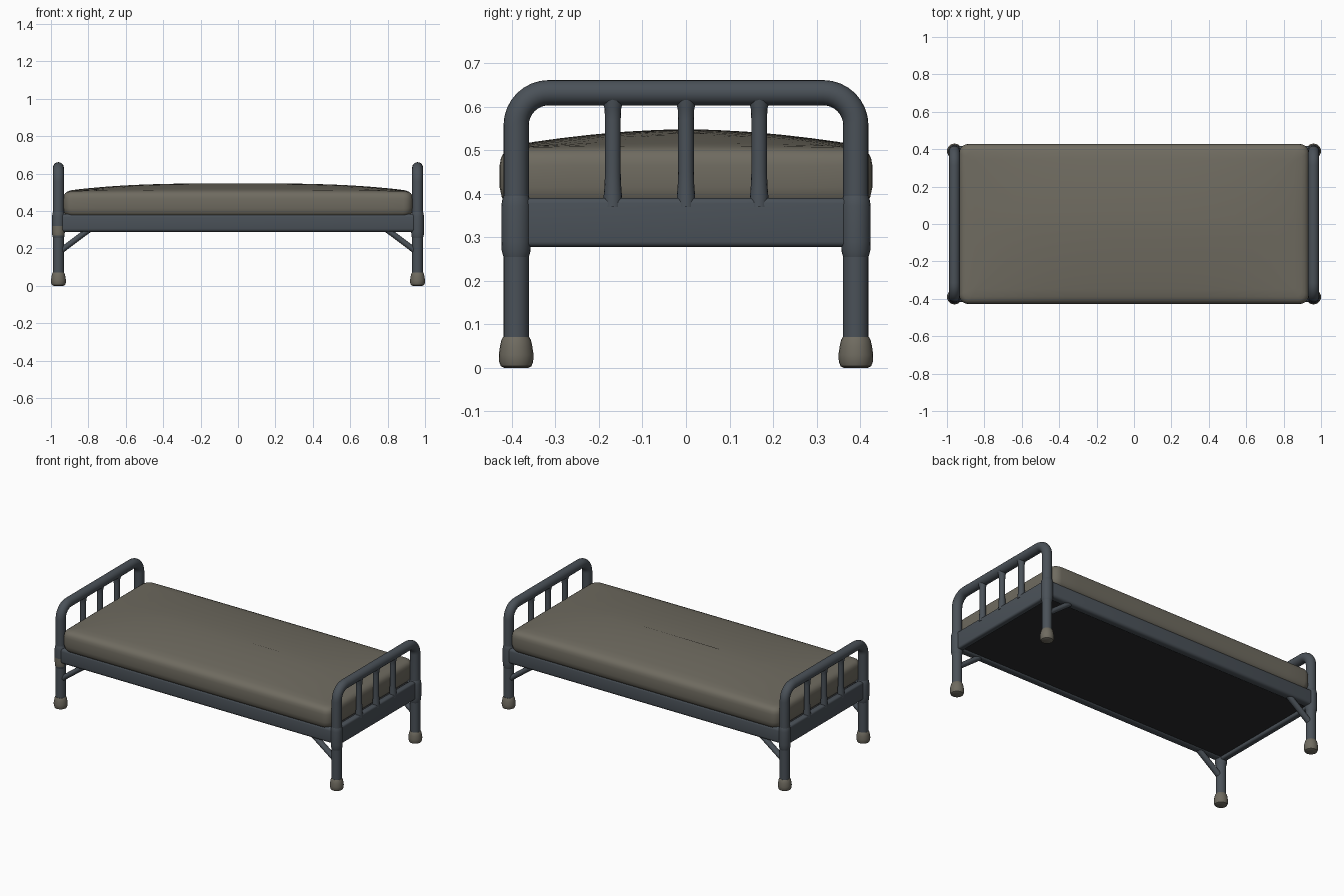
import bpy, bmesh, math
from mathutils import Vector

if "Cube" in bpy.data.objects:
    bpy.data.objects.remove(bpy.data.objects["Cube"])


def mat(name, srgb):
    m = bpy.data.materials.new(name)
    m.diffuse_color = [(c / 255 / 12.92 if c < 10 else ((c / 255 + .055) / 1.055) ** 2.4) for c in srgb] + [1]
    m.use_nodes = True
    m.node_tree.nodes["Principled BSDF"].inputs["Base Color"].default_value = m.diffuse_color
    return m


STEEL = mat("blue_grey_steel", (74, 81, 88))
CLOTH = mat("drab_cloth", (111, 107, 96))
DARK = mat("dark_underside", (42, 43, 45))


def finish(name, bm, material, angle=40):
    bmesh.ops.recalc_face_normals(bm, faces=bm.faces)
    me = bpy.data.meshes.new(name)
    bm.to_mesh(me)
    bm.free()
    me.materials.append(material)
    ob = bpy.data.objects.new(name, me)
    bpy.context.collection.objects.link(ob)
    bpy.ops.object.select_all(action='DESELECT')
    ob.select_set(True)
    bpy.context.view_layer.objects.active = ob
    bpy.ops.object.shade_smooth_by_angle(angle=math.radians(angle))
    return ob


def skin(name, loops, material, angle=40):
    """Bridge equal-length point loops and cap both ends."""
    bm = bmesh.new()
    rings = [[bm.verts.new(p) for p in lp] for lp in loops]
    n = len(rings[0])
    for a, b in zip(rings, rings[1:]):
        for i in range(n):
            j = (i + 1) % n
            bm.faces.new((a[i], a[j], b[j], b[i]))
    bm.faces.new(rings[0])
    bm.faces.new(rings[-1])
    return finish(name, bm, material, angle)


def lathe(name, x, y, profile, material, n=20):
    return skin(name, [[(x + r * math.cos(2 * math.pi * k / n), y + r * math.sin(2 * math.pi * k / n), z)
                        for k in range(n)] for r, z in profile], material)


def tube(name, path, ry, rn, material, n=18):
    """Sweep an ellipse along a path lying in a vertical plane."""
    path = [Vector(p) for p in path]
    side = (path[1] - path[0]).cross(path[-1] - path[0])
    if side.length < 1e-6:
        side = Vector((0, 1, 0))
    side.normalize()
    loops = []
    for i, p in enumerate(path):
        t = (path[min(i + 1, len(path) - 1)] - path[max(i - 1, 0)]).normalized()
        nrm = t.cross(side)
        loops.append([p + side * ry * math.cos(2 * math.pi * k / n) + nrm * rn * math.sin(2 * math.pi * k / n)
                      for k in range(n)])
    return skin(name, loops, material)


def box(name, lo, hi, material, bevel=0.0, seg=4):
    bm = bmesh.new()
    bmesh.ops.create_cube(bm, size=1)
    for v in bm.verts:
        v.co = [(a + b) / 2 + c * (b - a) for a, b, c in zip(lo, hi, v.co)]
    if bevel:
        bmesh.ops.bevel(bm, geom=bm.edges[:], offset=bevel, segments=seg, profile=.5, affect='EDGES')
    return finish(name, bm, material)


# mattress: stacked rounded rectangles with a domed top
def dome(x, y):
    return .042 * (1 - min(1, abs(y) / .43) ** 1.8) * (1 - min(1, abs(x) / .935) ** 3)


def rounded_rect(inset, z, domed):
    hx, hy = .935 - inset, .428 - inset
    r = max(.05 - inset * .5, .012)
    centres = [(hx - r, hy - r), (r - hx, hy - r), (r - hx, r - hy), (hx - r, r - hy)]
    pts = []
    for q, (cx, cy) in enumerate(centres):
        arc = [(cx + r * math.cos(math.pi / 2 * (q + k / 5)), cy + r * math.sin(math.pi / 2 * (q + k / 5)))
               for k in range(6)]
        pts += arc
        nx, ny = centres[(q + 1) % 4]
        a = math.pi / 2 * (q + 1)
        end = (nx + r * math.cos(a), ny + r * math.sin(a))
        m = 14 if q % 2 == 0 else 6
        for k in range(1, m):
            f = k / m
            pts.append((arc[-1][0] * (1 - f) + end[0] * f, arc[-1][1] * (1 - f) + end[1] * f))
    return [(x, y, z + dome(x, y) * domed) for x, y in pts]


layers = [(.03, .37, 0), (.014, .378, 0), (.005, .392, 0), (0, .415, 0), (0, .465, 0), (.003, .482, 0),
          (.01, .494, .4), (.022, .501, .8), (.04, .505, 1), (.08, .506, 1), (.14, .506, 1),
          (.21, .506, 1), (.29, .506, 1), (.36, .506, 1), (.41, .506, 1)]
skin("mattress", [rounded_rect(*l) for l in layers], CLOTH, 50)

# dark board under the mattress
box("bed_base", (-.945, -.385, .296), (.945, .385, .375), DARK)

for sy, fb in ((-1, "front"), (1, "back")):
    # long side rail
    y0, y1 = sorted((sy * .362, sy * .417))
    box(fb + "_side_rail", (-.955, y0, .288), (.955, y1, .385), STEEL, .018)

for sx, lr in ((-1, "left"), (1, "right")):
    x = sx * .96
    # bent tube end frame
    R, top, w = .075, .632, .39
    path = [(x, -w, .05), (x, -w, .3)]
    path += [(x, -w + R - R * math.cos(math.pi / 2 * k / 8), top - R + R * math.sin(math.pi / 2 * k / 8))
             for k in range(9)]
    path += [(px, -py, pz) for px, py, pz in reversed(path)]
    tube(lr + "_end_frame", path, .029, .029, STEEL, 20)

    # end panel with bars above it
    p0, p1 = sorted((sx * .938, sx * .978))
    box(lr + "_end_panel", (p0, -.375, .278), (p1, .375, .39), STEEL, .012)
    for i, y in enumerate((-.168, 0, .168)):
        lathe(f"{lr}_bar_{i + 1}", x, y, [(.022, .37), (.021, .395), (.019, .42), (.018, .45), (.018, .57),
                                          (.019, .595), (.024, .612), (.024, .63)], STEEL, 16)

    for sy, fb in ((-1, "front"), (1, "back")):
        y = sy * .39
        tag = f"{fb}_{lr}"
        # thicker sleeve where rail and panel join the post
        sleeve = lathe(tag + "_sleeve", x, y, [(.029, .255), (.033, .268), (.034, .29), (.034, .32), (.034, .372),
                                               (.032, .386), (.029, .395)], STEEL)
        # worn patch on one sleeve
        if sx < 0 and sy < 0:
            sleeve.data.materials.append(CLOTH)
            for f in sleeve.data.polygons:
                if .265 < f.center.z < .325 and f.normal.y < -.3:
                    f.material_index = 1
        # rubber foot
        lathe(tag + "_foot", x, y, [(.027, 0), (.035, .004), (.039, .014), (.04, .03), (.037, .05),
                                    (.034, .064), (.030, .071)], CLOTH)
        # diagonal brace from post to rail
        tube(tag + "_brace", [(sx * .945, y, .188), (sx * .925, y, .204), (sx * .825, y, .279),
                              (sx * .79, y, .305)], .019, .016, STEEL, 14)
